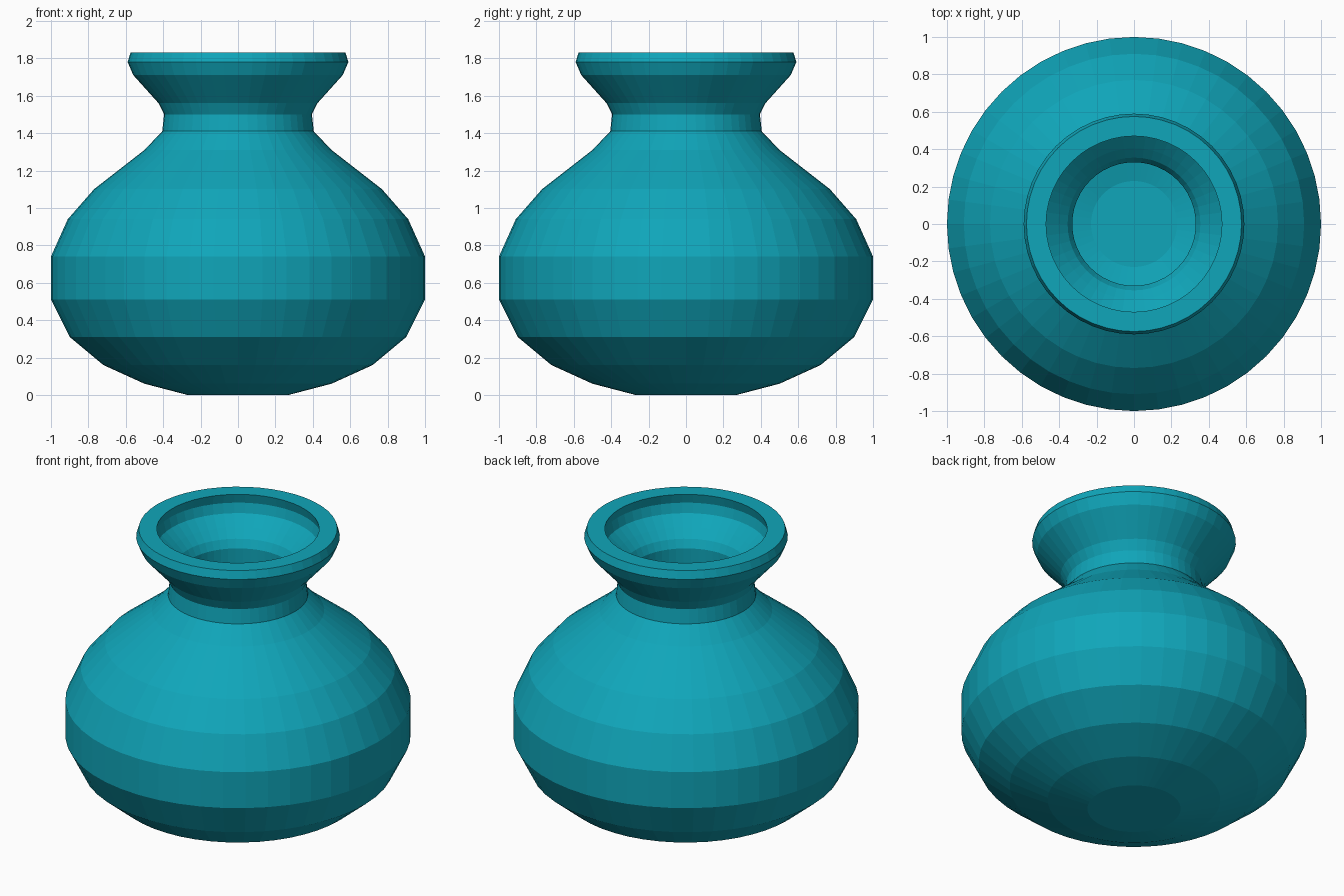
import bpy, bmesh, math

if "Cube" in bpy.data.objects:
    bpy.data.objects.remove(bpy.data.objects["Cube"])

SEGMENTS = 48

# Outer wall, from the foot up to the rim (radius, height)
outer = [(0.27, 0.0), (0.50, 0.06), (0.72, 0.16), (0.90, 0.31), (1.0, 0.51),
         (1.0, 0.74), (0.91, 0.94), (0.77, 1.10), (0.50, 1.31), (0.405, 1.41),
         (0.395, 1.50), (0.425, 1.56), (0.47, 1.61), (0.56, 1.71),
         (0.59, 1.78), (0.575, 1.83)]

# Inner wall, from the rim down to the floor
inner = [(0.47, 1.83), (0.485, 1.77), (0.47, 1.71), (0.405, 1.65), (0.355, 1.60),
         (0.33, 1.55), (0.33, 1.46), (0.34, 1.38), (0.44, 1.25), (0.71, 1.03),
         (0.84, 0.89), (0.91, 0.72), (0.91, 0.53), (0.83, 0.37), (0.67, 0.235),
         (0.47, 0.14), (0.23, 0.085)]


def lathe(name, profile, material):
    """Revolve a profile around z and close both ends with a disc."""
    bm = bmesh.new()
    rings = []
    for r, z in profile:
        rings.append([bm.verts.new((r * math.cos(a), r * math.sin(a), z))
                      for a in (2 * math.pi * i / SEGMENTS for i in range(SEGMENTS))])
    for low, high in zip(rings, rings[1:]):
        for i in range(SEGMENTS):
            j = (i + 1) % SEGMENTS
            bm.faces.new((low[i], low[j], high[j], high[i]))
    bm.faces.new(rings[0][::-1])   # foot
    bm.faces.new(rings[-1])        # inside floor
    bmesh.ops.recalc_face_normals(bm, faces=bm.faces[:])
    mesh = bpy.data.meshes.new(name)
    bm.to_mesh(mesh)
    bm.free()
    mesh.materials.append(material)
    obj = bpy.data.objects.new(name, mesh)
    bpy.context.collection.objects.link(obj)
    return obj


teal = bpy.data.materials.new("teal glaze")
teal.diffuse_color = (0.005, 0.38, 0.49, 1.0)
teal.use_nodes = True
teal.node_tree.nodes["Principled BSDF"].inputs["Base Color"].default_value = teal.diffuse_color

# Hollow vase body, flat shaded
lathe("vase", outer + inner, teal)
